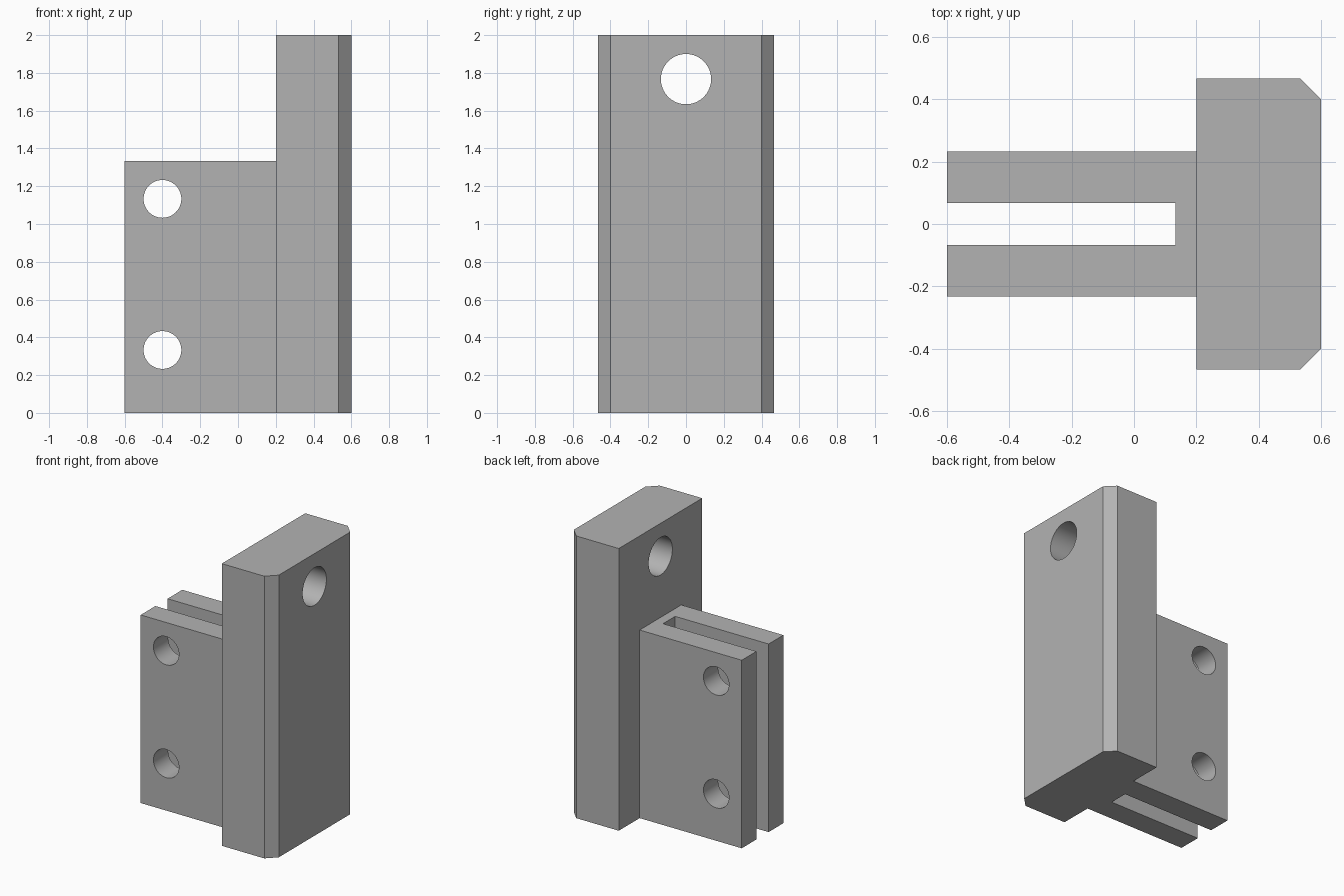
import bpy
import bmesh
import math

cube = bpy.data.objects.get("Cube")
if cube:
    bpy.data.objects.remove(cube, do_unlink=True)

GREY = (0.45, 0.45, 0.45, 1.0)
grey = bpy.data.materials.new("plain grey")
grey.use_nodes = True
grey.diffuse_color = GREY
grey.node_tree.nodes["Principled BSDF"].inputs["Base Color"].default_value = GREY


def extrude_profile(name, half, height):
    """Mirror a half outline across y = 0 and extrude it up from the ground."""
    outline = half + [(x, -y) for x, y in reversed(half)]
    bm = bmesh.new()
    base = bm.faces.new([bm.verts.new((x, y, 0)) for x, y in outline])
    top = bmesh.ops.extrude_face_region(bm, geom=[base])["geom"]
    verts = [v for v in top if isinstance(v, bmesh.types.BMVert)]
    bmesh.ops.translate(bm, verts=verts, vec=(0, 0, height))
    bmesh.ops.recalc_face_normals(bm, faces=bm.faces)
    mesh = bpy.data.meshes.new(name)
    bm.to_mesh(mesh)
    bm.free()
    mesh.materials.append(grey)
    obj = bpy.data.objects.new(name, mesh)
    bpy.context.collection.objects.link(obj)
    return obj


def drill(obj, radius, location, rotation):
    """Cut a round through hole and remove the cutter."""
    bpy.ops.mesh.primitive_cylinder_add(
        vertices=64, radius=radius, depth=1.2, location=location, rotation=rotation)
    cutter = bpy.context.object
    cutter.hide_render = True
    cutter.data.materials.append(grey)
    mod = obj.modifiers.new("hole", 'BOOLEAN')
    mod.operation = 'DIFFERENCE'
    mod.solver = 'EXACT'
    mod.object = cutter
    bpy.ops.object.select_all(action='DESELECT')
    bpy.context.view_layer.objects.active = obj
    obj.select_set(True)
    bpy.ops.object.modifier_apply(modifier=mod.name)
    bpy.data.objects.remove(cutter, do_unlink=True)


# Tall plate with chamfered outer corners and one mounting hole
plate = extrude_profile(
    "mounting_plate", [(0.6, 0.4), (0.533, 0.467), (0.2, 0.467)], 2.0)
drill(plate, 0.133, (0.4, 0, 1.767), (0, math.pi / 2, 0))

# Slotted bracket: two fins joined by a short web
fins = extrude_profile(
    "slotted_bracket",
    [(0.2, 0.233), (-0.6, 0.233), (-0.6, 0.068), (0.133, 0.068)], 1.333)
for z in (0.333, 1.133):
    drill(fins, 0.1, (-0.4, 0, z), (math.pi / 2, 0, 0))

# Smooth bores, sharp edges elsewhere
for obj in (plate, fins):
    bpy.ops.object.select_all(action='DESELECT')
    bpy.context.view_layer.objects.active = obj
    obj.select_set(True)
    bpy.ops.object.shade_smooth_by_angle(angle=math.radians(30))
